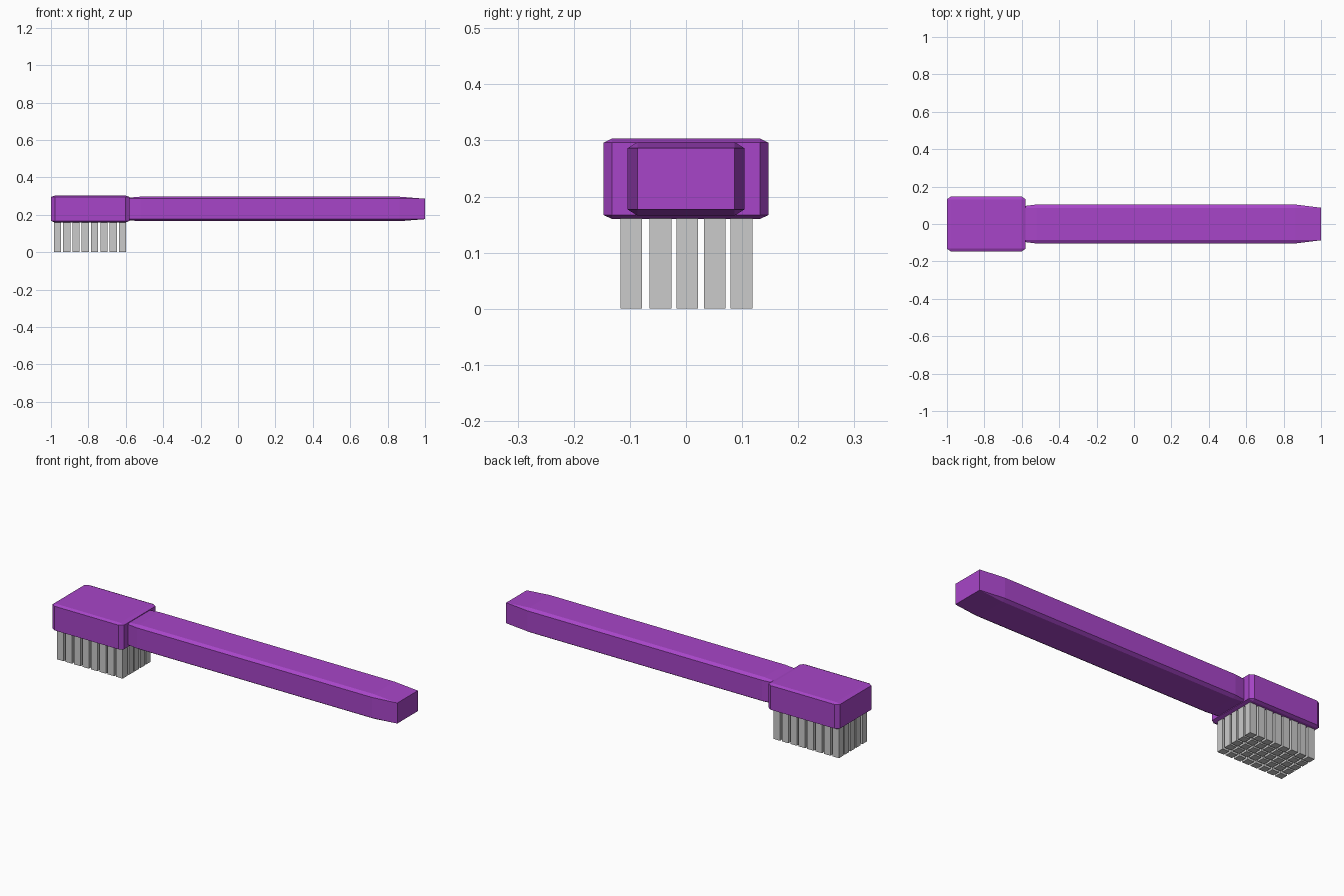
import bpy, bmesh
from mathutils import Vector, Matrix

if "Cube" in bpy.data.objects:
    bpy.data.objects.remove(bpy.data.objects["Cube"])

purple = bpy.data.materials.new("purple_plastic")
purple.diffuse_color = (0.39, 0.06, 0.58, 1.0)
purple.use_nodes = True
purple.node_tree.nodes["Principled BSDF"].inputs["Base Color"].default_value = purple.diffuse_color


def box(name, lo, hi, bevel=0.0, material=None):
    """Box between two corners; bevel is a fraction of each side."""
    lo, hi = Vector(lo), Vector(hi)
    bm = bmesh.new()
    bmesh.ops.create_cube(bm, size=1)
    if bevel:
        bmesh.ops.bevel(bm, geom=bm.edges[:], offset=bevel, segments=1,
                        profile=0.5, affect='EDGES')
    size = hi - lo
    bm.transform(Matrix.Diagonal((*size, 1.0)))
    mesh = bpy.data.meshes.new(name)
    bm.to_mesh(mesh)
    bm.free()
    obj = bpy.data.objects.new(name, mesh)
    obj.location = (lo + hi) / 2
    bpy.context.collection.objects.link(obj)
    if material:
        mesh.materials.append(material)
    return obj


# Brush head and the long handle that runs into it
box("head", (-1.0, -0.147, 0.16), (-0.58, 0.147, 0.303), 0.05, purple)
box("handle", (-0.66, -0.104, 0.166), (1.0, 0.104, 0.297), 0.083, purple)

# Bristle tufts, 8 along the head and 5 across
half = 0.0193
for i in range(8):
    x = -0.9655 + i * 0.0497
    for j, y in enumerate((-0.0975, -0.0455, 0.0025, 0.0515, 0.099)):
        box(f"bristle_tuft_{i}_{j}", (x - half, y - half, 0.0),
            (x + half, y + half, 0.165))
